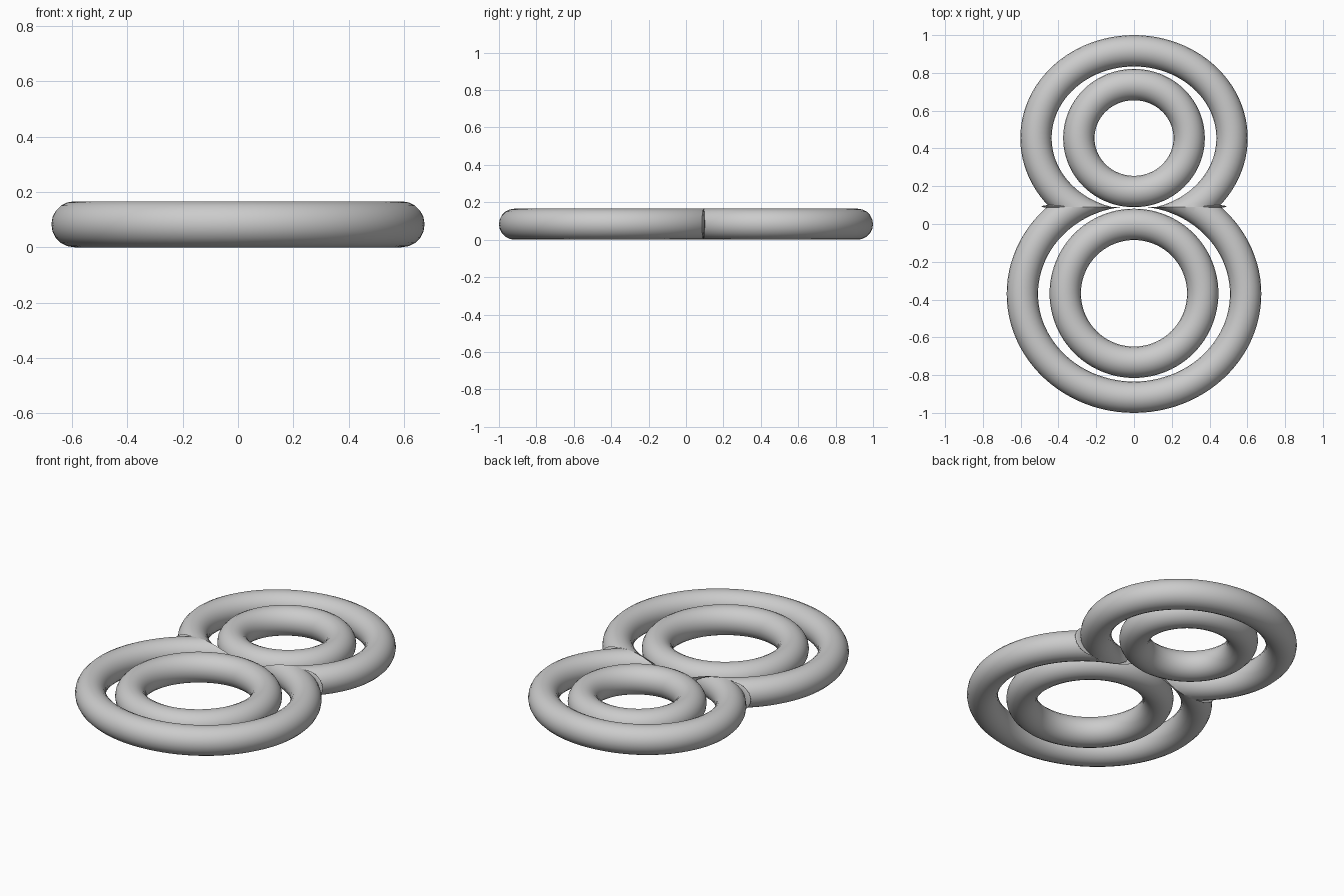
import bpy, bmesh
from math import sin, cos, tau
from mathutils import Vector

if "Cube" in bpy.data.objects:
    bpy.data.objects.remove(bpy.data.objects["Cube"])

R = 0.083        # tube radius
WAIST = 0.09     # y of the seam between the two lobes


def finish(bm, name):
    bmesh.ops.recalc_face_normals(bm, faces=bm.faces)
    for f in bm.faces:
        f.smooth = True
    me = bpy.data.meshes.new(name)
    bm.to_mesh(me)
    bm.free()
    ob = bpy.data.objects.new(name, me)
    bpy.context.collection.objects.link(ob)
    return ob


def ring(name, cy, rx, ry, keep=0, n=96, sides=20):
    """Round tube swept along an ellipse; keep=+1/-1 trims it at the waist."""
    bm = bmesh.new()
    loops = []
    for i in range(n):
        a = tau * i / n
        p = Vector((rx * cos(a), cy + ry * sin(a), R))
        out = Vector((ry * cos(a), rx * sin(a), 0)).normalized()
        loops.append([bm.verts.new(p + R * (out * cos(tau * j / sides)
                                            + Vector((0, 0, sin(tau * j / sides)))))
                      for j in range(sides)])
    for i in range(n):
        a, b = loops[i], loops[(i + 1) % n]
        for j in range(sides):
            k = (j + 1) % sides
            bm.faces.new((a[j], b[j], b[k], a[k]))
    if keep:
        bmesh.ops.bisect_plane(bm, geom=bm.verts[:] + bm.edges[:] + bm.faces[:],
                               plane_co=(0, WAIST, 0), plane_no=(0, keep, 0),
                               clear_inner=True)
    return finish(bm, name)


# Inner rings
ring("upper_inner_ring", 0.455, 0.292, 0.283)
ring("lower_inner_ring", -0.367, 0.364, 0.365)

# Outer outline: two lobes meeting at the waist
ring("upper_outer_lobe", 0.455, 0.519, 0.462, keep=1)
ring("lower_outer_lobe", -0.37, 0.591, 0.547, keep=-1)

# Thin pinched ridges where the outline turns sharply at the waist
for side, label in ((-1, "left"), (1, "right")):
    bm = bmesh.new()
    bmesh.ops.create_uvsphere(bm, u_segments=24, v_segments=12, radius=1)
    bmesh.ops.scale(bm, vec=(0.1, 0.01, 0.08), verts=bm.verts)
    bmesh.ops.translate(bm, vec=(side * 0.39, WAIST + 0.003, R), verts=bm.verts)
    finish(bm, label + "_waist_ridge")
